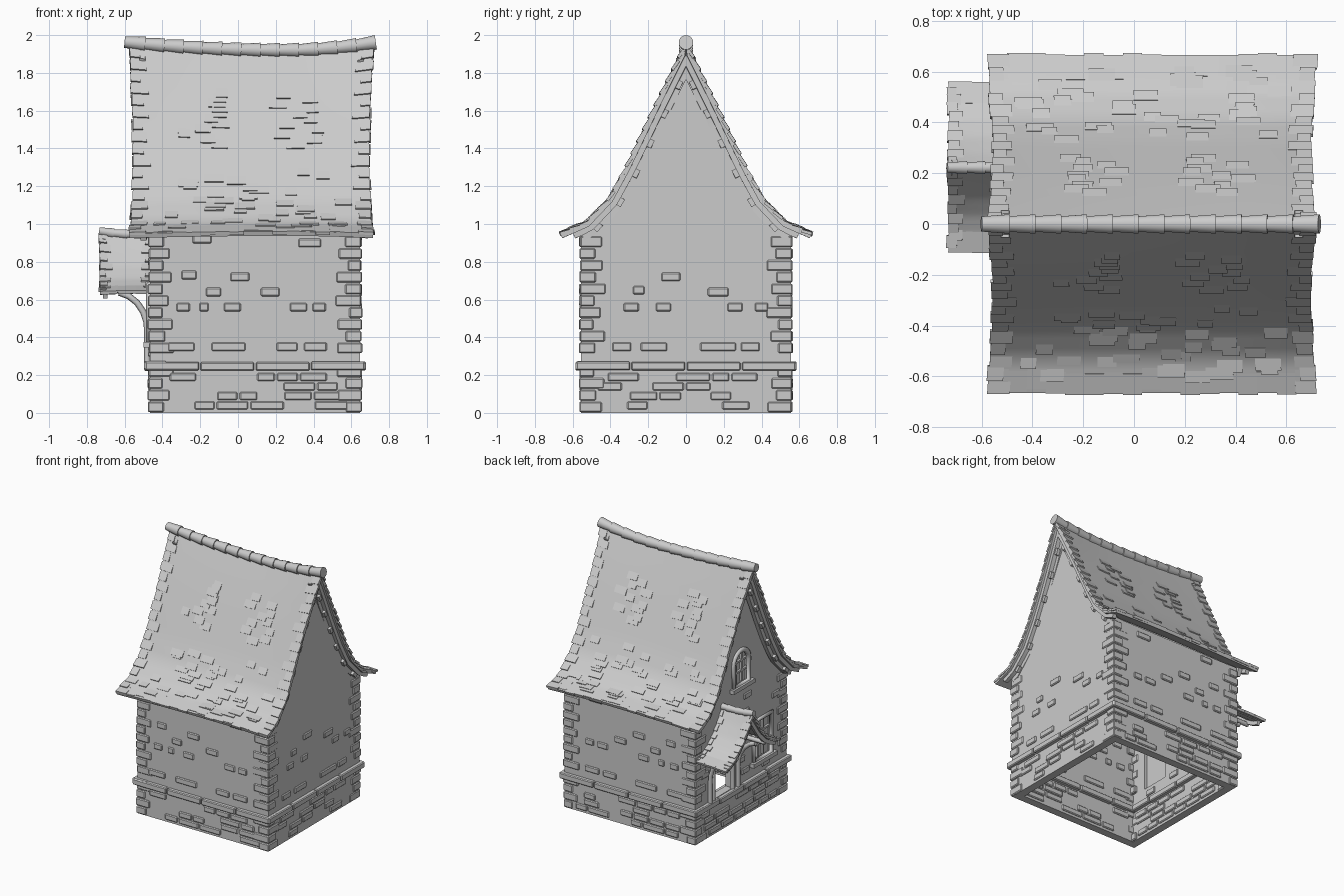
import bpy, bmesh, math, random
from mathutils import Vector, Matrix

random.seed(4)
if "Cube" in bpy.data.objects:
    bpy.data.objects.remove(bpy.data.objects["Cube"])

grey = bpy.data.materials.new("plain_grey")
grey.use_nodes = True
grey.diffuse_color = (0.6, 0.6, 0.6, 1)
grey.node_tree.nodes["Principled BSDF"].inputs["Base Color"].default_value = grey.diffuse_color


def link(name, data):
    ob = bpy.data.objects.new(name, data)
    bpy.context.collection.objects.link(ob)
    data.materials.append(grey)
    return ob


def finish(name, bm, recalc=True):
    if recalc:
        bmesh.ops.recalc_face_normals(bm, faces=bm.faces)
    me = bpy.data.meshes.new(name)
    bm.to_mesh(me)
    bm.free()
    return link(name, me)


def activate(ob):
    bpy.ops.object.select_all(action='DESELECT')
    ob.select_set(True)
    bpy.context.view_layer.objects.active = ob


def apply(ob, kind, **settings):
    mod = ob.modifiers.new(kind, kind)
    for key, value in settings.items():
        setattr(mod, key, value)
    activate(ob)
    bpy.ops.object.modifier_apply(modifier=mod.name)


def smooth(ob):
    activate(ob)
    bpy.ops.object.shade_smooth_by_angle(angle=math.radians(35))


def box(bm, centre, size):
    bmesh.ops.create_cube(bm, size=1, matrix=Matrix.Translation(centre) @ Matrix.Diagonal((*size, 1)))


def prism(name, outline, x0, x1):
    bm = bmesh.new()
    face = bm.faces.new([bm.verts.new((x0, y, z)) for y, z in outline])
    new = bmesh.ops.extrude_face_region(bm, geom=[face])["geom"]
    bmesh.ops.translate(bm, vec=(x1 - x0, 0, 0), verts=[v for v in new if isinstance(v, bmesh.types.BMVert)])
    return finish(name, bm)


def beam(name, points, radius, cyclic=False):
    cu = bpy.data.curves.new(name, 'CURVE')
    cu.dimensions, cu.bevel_depth, cu.bevel_resolution, cu.use_fill_caps = '3D', radius, 1, True
    sp = cu.splines.new('POLY')
    sp.points.add(len(points) - 1)
    for p, co in zip(sp.points, points):
        p.co = (*co, 1)
    sp.use_cyclic_u = cyclic
    return link(name, cu)


# Curved roof surfaces: u runs along x, d runs from eave (-1) over the ridge (0) to eave (1)
def make_surface(profile, x0, x1, y0, pinch, sag):
    def surface(u, d):
        f = abs(d) * (len(profile) - 1)
        i = min(int(f), len(profile) - 2)
        y, z = Vector(profile[i]).lerp(Vector(profile[i + 1]), f - i)
        squeeze = 1 - pinch * math.sin(math.pi * min(abs(d), 1))
        x = (x0 + x1) / 2 + (u - 0.5) * (x1 - x0) * squeeze
        height = (z - profile[-1][1]) / (profile[0][1] - profile[-1][1])
        return Vector((x, y0 + math.copysign(y, d), z + sag(x) * (height * 1.3 - 0.3)))
    return surface


def frame(surface, u, d):
    tx = (surface(u + .01, d) - surface(u - .01, d)).normalized()
    td = (surface(u, d + .02) - surface(u, d - .02)).normalized()
    return tx, td, tx.cross(td).normalized()


def sheet(name, surface, u0, u1, drop, thick, nu=14, reach=1.0, nd=42):
    bm = bmesh.new()
    rows = []
    for i in range(nu + 1):
        u = u0 + (u1 - u0) * i / nu
        ds = [reach * (2 * j / nd - 1) for j in range(nd + 1)]
        rows.append([bm.verts.new(surface(u, d) - frame(surface, u, d)[2] * drop) for d in ds])
    for a, b in zip(rows, rows[1:]):
        for j in range(nd):
            bm.faces.new((a[j], b[j], b[j + 1], a[j + 1]))
    ob = finish(name, bm, False)
    apply(ob, 'SOLIDIFY', thickness=thick, offset=-1)
    smooth(ob)


def tile(bm, surface, u, d, w, l, h, tilt=0.14, lift=-.003):
    tx, td, n = frame(surface, u, d)
    rot = Matrix((tx, td, n)).transposed().to_4x4()
    turn = Matrix.Rotation(math.copysign(tilt, -d), 4, 'X')
    place = Matrix.Translation(surface(u, d) + n * lift)
    bmesh.ops.create_cube(bm, size=1, matrix=place @ rot @ turn.inverted() @ Matrix.Diagonal((w, l, h, 1)))


def roof_parts(prefix, surface, length, rows, row_len, edge_w, ridge_n, ridge_r, thick):
    sheet(prefix + "_shell", surface, 0, 1, 0, thick)
    bm = bmesh.new()
    for side in (-1, 1):
        for end in (0, 1):
            for i in range(rows):
                w = edge_w * (1.2 if i % 2 else 0.8) * random.uniform(.85, 1.1)
                u = end + (1 - 2 * end) * (w / 2 - random.uniform(0, .01)) / length
                tile(bm, surface, u, side * (i + .8) / (rows + .3), w, row_len, .016)
        count = int(length / .075)
        for i in range(count):
            d = side * random.uniform(.94, .965)
            tile(bm, surface, (i + .5) / count, d, length / count, .09, .018, .03, -.007)
    finish(prefix + "_edge_tiles", bm)
    bm = bmesh.new()
    for i in range(ridge_n):
        a, b = (surface(-.02 + 1.025 * (i + k) / ridge_n, 0) for k in (0, 1.08))
        mat = Matrix.Translation((a + b) / 2) @ (b - a).to_track_quat('Z', 'Y').to_matrix().to_4x4()
        bmesh.ops.create_cone(bm, cap_ends=True, segments=14, radius1=ridge_r * .84, radius2=ridge_r * 1.08,
                              depth=(b - a).length, matrix=mat)
    smooth(finish(prefix + "_ridge_tiles", bm))


def main_sag(x):
    return (x - .25) ** 2 * (.06 if x < .25 else .18)


main_profile = [(0, 1.92), (.085, 1.76), (.165, 1.605), (.245, 1.445), (.325, 1.285), (.41, 1.135), (.53, 1.015), (.665, .96)]
main = make_surface(main_profile, -.575, .715, 0, .035, main_sag)
roof_parts("main_roof", main, 1.29, 18, .06, .075, 13, .036, .025)

# Gable boards with purlin ends
for label, a, b, c in (("right", .015, .04, .065), ("left", .985, .96, .935)):
    sheet(label + "_outer_board", main, min(a, b), max(a, b), .024, .03, 1, .94)
    sheet(label + "_inner_board", main, min(b, c), max(b, c), .024, .06, 1, .9)
    bm = bmesh.new()
    for side in (-1, 1):
        for i in range(6):
            tile(bm, main, b, side * (.16 + .135 * i), .045, .045, .025, 0, -.065)
    finish(label + "_purlin_ends", bm)

# Scattered raised roof tiles
bm = bmesh.new()
for side in (-1, 1):
    for cx in (.3, .7):
        for i in range(11):
            tile(bm, main, cx + random.uniform(-.09, .09), side * (.21 + .024 * i), random.uniform(.06, .1), .055, .014)
    for i in range(40):
        tile(bm, main, random.uniform(.1, .9), side * (.58 + .36 * (i / 40) ** .8), random.uniform(.06, .11), .05, .014)
finish("scattered_roof_tiles", bm)

# Porch roof over the entrance
porch_profile = [(0, .945), (.055, .86), (.12, .775), (.19, .71), (.255, .672), (.305, .655)]
porch = make_surface(porch_profile, -.73, -.45, .222, .03, lambda x: .5 * max(0, -.55 - x) ** 2)
roof_parts("porch_roof", porch, .28, 9, .05, .05, 4, .024, .02)
sheet("porch_board", porch, .05, .13, .018, .03, 1)

# Walls: open underneath, planes given by their middle
T = .06
FRONT, BACK, LEFT, RIGHT = ("y", -.525), ("y", .525), ("x", .617), ("x", -.437)
bm = bmesh.new()
for _, y in (FRONT, BACK):
    box(bm, (.09, y, .48), (1.112, T, .96))
finish("long_walls", bm)


def gable(name, x):
    u = (x + .575) / 1.29
    slope = []
    for i in range(31):
        p = main(u, -.9 + .06 * i)
        slope.append((max(-.555, min(.555, p.y)), p.z - .03))
    return prism(name, [(.555, 0)] + slope[::-1] + [(-.555, 0)], x - T / 2, x + T / 2)


gable("left_gable_wall", LEFT[1])
door_wall = gable("right_gable_wall", RIGHT[1])


def arch(y, z0, spring, r):
    curve = [(y + r * math.cos(a * math.pi / 10), spring + r * math.sin(a * math.pi / 10)) for a in range(11)]
    return [(y + r, z0)] + curve + [(y - r, z0)]


openings = {
    "doorway": arch(.22, .27, .53, .12),
    "window": [(-.15, .37), (-.15, .68), (-.37, .68), (-.37, .37)],
    "gable_window": arch(0, 1.03, 1.2, .095),
}
for name, outline in openings.items():
    cutter = prism("cutter", outline, -.6, -.3)
    apply(door_wall, 'BOOLEAN', operation='DIFFERENCE', object=cutter, solver='EXACT')
    bpy.data.objects.remove(cutter)
    beam(name + "_frame", [(-.468, y, z) for y, z in outline], .02, name != "doorway")
    if name == "doorway":
        continue
    prism(name + "_pane", outline, -.438, -.430)
    ys, zs = [p[0] for p in outline], [p[1] for p in outline]
    mid, low, high = (min(ys) + max(ys)) / 2, min(zs), max(zs)
    bm = bmesh.new()
    for k in (-.035, .035):
        box(bm, (-.445, mid + k, (low + high) / 2), (.02, .014, high - low - .02))
    for k in (.35, .65):
        box(bm, (-.445, mid, low + (high - low) * k), (.02, max(ys) - min(ys), .014))
    box(bm, (-.475, mid, low - .01), (.05, max(ys) - min(ys) + .07, .03))
    finish(name + "_bars", bm)

# Curved porch brackets
for label, y in (("front", .05), ("back", .39)):
    path = [(-.48, y, .27), (-.48, y, .42)]
    path += [(-.66 + .18 * math.cos(a), y, .44 + .2 * math.sin(a)) for a in (.2, .5, .8, 1.1, 1.4)]
    beam(label + "_porch_bracket", path, .017)
    beam(label + "_porch_rail", [(-.71, y, .665), (-.45, y, .665)], .017)


# Stones
def stone(bm, wall, a, z, w, h, out=.01):
    axis, pos = wall
    if axis == "y":
        box(bm, (a, pos, z), (w, T + 2 * out, h))
    else:
        box(bm, (pos, a, z), (T + 2 * out, w, h))


long_stones = [(.01, .72, .1), (-.26, .73, .08), (.38, .9, .12), (-.19, .92, .1), (-.13, .64, .08), (.17, .64, .1),
               (-.29, .56, .07), (-.18, .56, .05), (-.03, .56, .09), (.32, .56, .09), (.43, .56, .07),
               (-.3, .35, .14), (-.05, .35, .18), (.26, .35, .11), (.41, .35, .12)]
gable_stones = [(-.08, .72, .1), (.17, .64, .11), (-.29, .56, .08), (-.12, .56, .08), (.26, .56, .08),
                (.4, .56, .07), (-.34, .35, .1), (-.17, .35, .14), (.17, .35, .19), (.34, .35, .1), (-.25, .65, .06)]
bm = bmesh.new()
for wall in (FRONT, BACK):
    for a, z, w in long_stones:
        stone(bm, wall, a, z, w, .045)
for a, z, w in gable_stones:
    stone(bm, LEFT, a, z, w, .045)
for a, z in ((-.05, .8), (.0, .45), (-.42, .8), (-.05, .35), (-.3, .32), (-.08, .92), (.44, .5)):
    stone(bm, RIGHT, a, z, .09, .045)

# Plinth stones and string course
for wall in (FRONT, BACK, LEFT, RIGHT):
    lo, hi = (-.40, .58) if wall[0] == "y" else (-.49, .49)
    for row in range(4):
        a = lo + random.uniform(0, .08)
        while a < hi - .1:
            w = random.uniform(.09, .18)
            if random.random() < .6:
                stone(bm, wall, a + w / 2, .04 + .05 * row, min(w, hi - a), .043)
            a += w + .012
    lo, hi = (-.495, .675) if wall[0] == "y" else (-.585, .585)
    for i in range(4):
        w = (hi - lo) / 4
        stone(bm, wall, lo + (i + .5) * w, .247 + random.uniform(-.004, .004), w - .008, .045, .03)

# Alternating corner stones
for x, sx in ((-.467, 1), (.647, -1)):
    for y, sy in ((-.555, 1), (.555, -1)):
        for i in range(15):
            if i == 4:
                continue
            wide, slim = random.uniform(.11, .14), random.uniform(.07, .09)
            lx, ly = (wide, slim) if i % 2 else (slim, wide)
            out = random.uniform(.005, .012)
            box(bm, (x + sx * (lx / 2 - out), y + sy * (ly / 2 - out), .031 + .0625 * i), (lx, ly, .055))
stones = finish("wall_stones", bm)
apply(stones, 'BEVEL', width=.006, segments=1)
